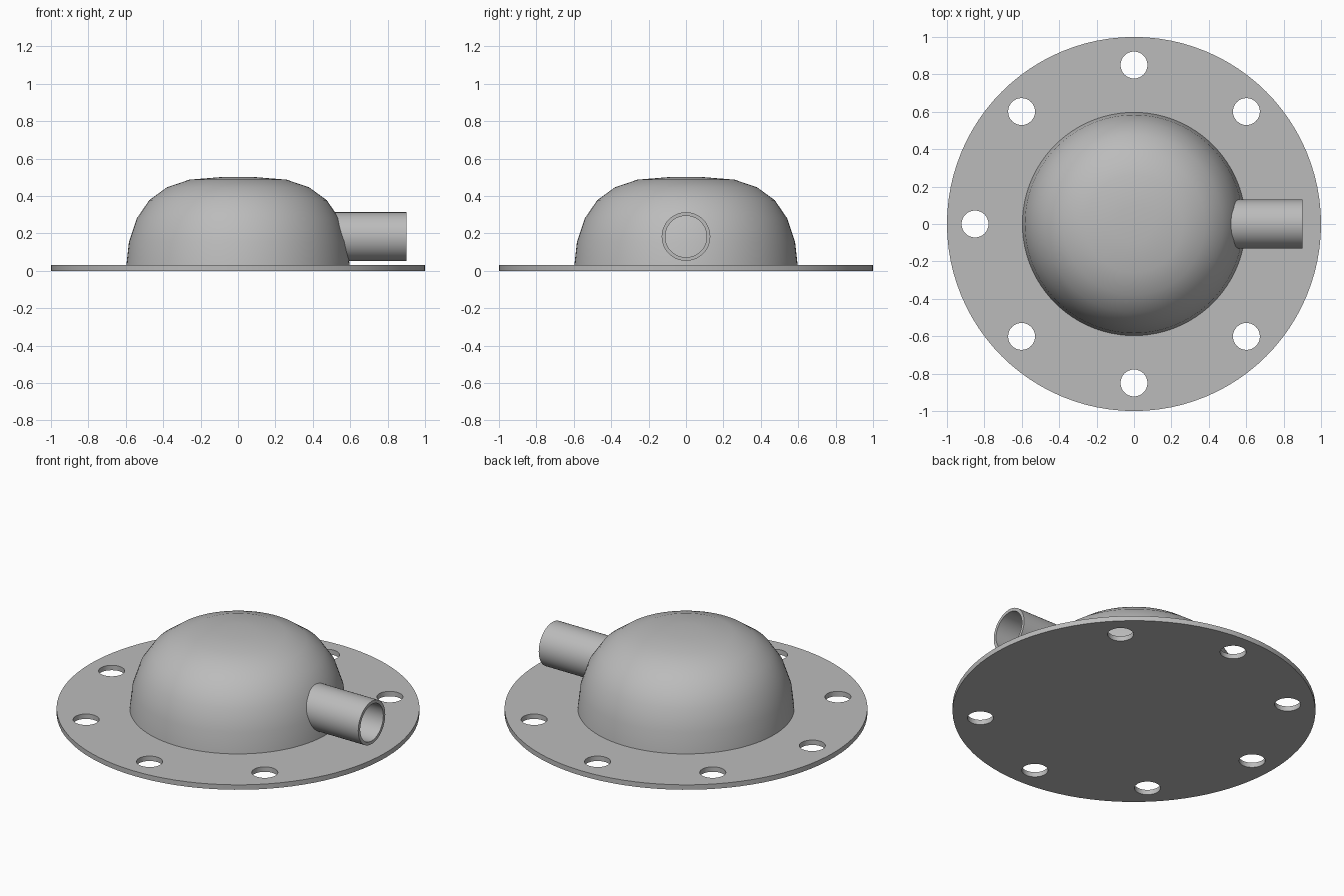
import bpy, bmesh
from math import pi, sin, cos, radians
from mathutils import Matrix

cube = bpy.data.objects.get("Cube")
if cube:
    bpy.data.objects.remove(cube, do_unlink=True)

GREY = (0.5, 0.5, 0.5, 1)
metal = bpy.data.materials.new("grey_metal")
metal.use_nodes = True
metal.diffuse_color = GREY
metal.node_tree.nodes["Principled BSDF"].inputs["Base Color"].default_value = GREY


def finish(obj, angle):
    """Make the object active, give it the material and smooth its curved faces."""
    obj.data.materials.clear()
    obj.data.materials.append(metal)
    bpy.ops.object.select_all(action='DESELECT')
    obj.select_set(True)
    bpy.context.view_layer.objects.active = obj
    bpy.ops.object.shade_smooth_by_angle(angle=radians(angle))


def lathe(name, profile, steps, closed=False, matrix=Matrix(), angle=40):
    """Spin a (radius, height) profile around z, then place it."""
    bm = bmesh.new()
    verts = [bm.verts.new((r, 0, z)) for r, z in profile]
    edges = [bm.edges.new(pair) for pair in zip(verts, verts[1:])]
    if closed:
        edges.append(bm.edges.new((verts[-1], verts[0])))
    bmesh.ops.spin(bm, geom=verts + edges, cent=(0, 0, 0), axis=(0, 0, 1),
                   angle=2 * pi, steps=steps)
    bmesh.ops.remove_doubles(bm, verts=bm.verts, dist=1e-4)
    bmesh.ops.recalc_face_normals(bm, faces=bm.faces)
    bm.transform(matrix)
    mesh = bpy.data.meshes.new(name)
    bm.to_mesh(mesh)
    bm.free()
    obj = bpy.data.objects.new(name, mesh)
    bpy.context.collection.objects.link(obj)
    finish(obj, angle)


def add_circle(curve, x, y, radius, count):
    spline = curve.splines.new('POLY')
    spline.points.add(count - 1)
    spline.use_cyclic_u = True
    for i, p in enumerate(spline.points):
        a = 2 * pi * i / count
        p.co = (x + radius * cos(a), y + radius * sin(a), 0, 1)


# Flange: filled disc outline with seven bolt holes, none under the pipe
THICK = 0.03
outline = bpy.data.curves.new("flange", 'CURVE')
outline.dimensions = '2D'
outline.fill_mode = 'BOTH'
outline.extrude = THICK / 2
add_circle(outline, 0, 0, 1, 96)
for k in range(1, 8):
    add_circle(outline, 0.85 * cos(k * pi / 4), 0.85 * sin(k * pi / 4), 0.072, 32)
flange = bpy.data.objects.new("flange", outline)
bpy.context.collection.objects.link(flange)
flange.select_set(True)
bpy.context.view_layer.objects.active = flange
bpy.ops.object.convert(target='MESH')
flange = bpy.context.view_layer.objects.active
bm = bmesh.new()
bm.from_mesh(flange.data)
bmesh.ops.translate(bm, verts=bm.verts, vec=(0, 0, THICK / 2))
bmesh.ops.remove_doubles(bm, verts=bm.verts, dist=1e-4)
bmesh.ops.recalc_face_normals(bm, faces=bm.faces)
bm.to_mesh(flange.data)
bm.free()
finish(flange, 40)

# Dome: flattened top with rounded shoulders
lathe("dome", [(0.598, 0.02), (0.583, 0.155), (0.541, 0.28), (0.475, 0.377),
               (0.38, 0.446), (0.26, 0.487), (0.1, 0.5), (0, 0.502)], 96)

# Outlet pipe: hollow tube running out along +x
lathe("outlet_pipe", [(0.13, 0.45), (0.13, 0.9), (0.111, 0.9), (0.111, 0.45)], 48,
      closed=True,
      matrix=Matrix.Translation((0, 0, 0.183)) @ Matrix.Rotation(pi / 2, 4, 'Y'))
